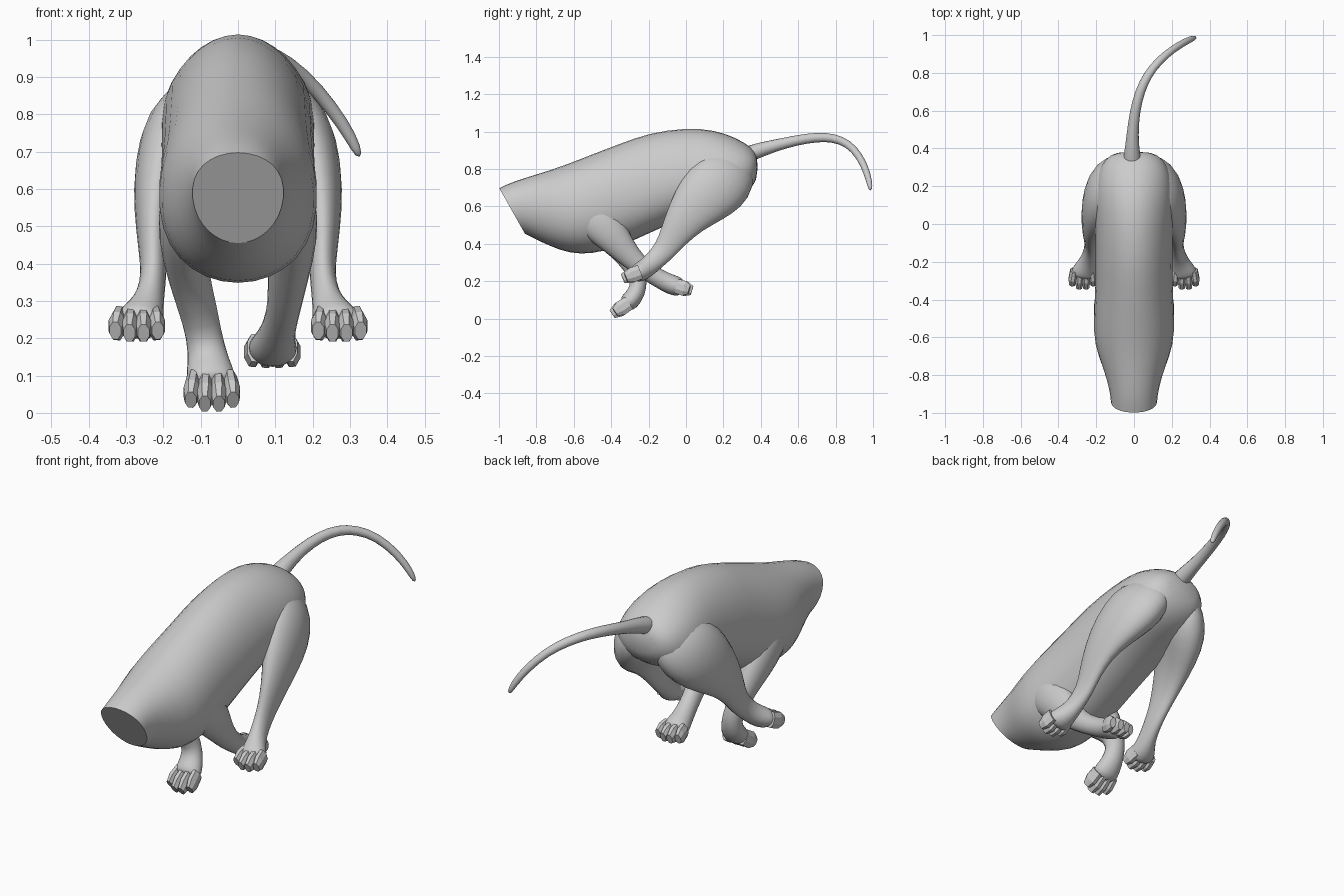
import bpy, bmesh, math
from mathutils import Vector

if "Cube" in bpy.data.objects:
    bpy.data.objects.remove(bpy.data.objects["Cube"], do_unlink=True)

GREY = (0.6, 0.6, 0.6, 1.0)
coat = bpy.data.materials.new("grey_coat")
coat.use_nodes = True
coat.diffuse_color = GREY
coat.node_tree.nodes["Principled BSDF"].inputs["Base Color"].default_value = GREY


def skin(name, rings, smooth=True, crisp_start=False):
    """Bridge rings of points into a closed tube."""
    bm = bmesh.new()
    crease = bm.edges.layers.float.new("crease_edge")
    loops = [[bm.verts.new(p) for p in ring] for ring in rings]
    n = len(loops[0])
    for a, b in zip(loops, loops[1:]):
        for i in range(n):
            j = (i + 1) % n
            bm.faces.new((a[i], a[j], b[j], b[i]))
    start = bm.faces.new(loops[0][::-1])
    bm.faces.new(loops[-1])
    bmesh.ops.recalc_face_normals(bm, faces=bm.faces)
    for f in bm.faces:
        f.smooth = smooth
    if crisp_start:
        start.smooth = False
        for e in start.edges:
            e[crease] = 1.0
            e.smooth = False
    mesh = bpy.data.meshes.new(name)
    bm.to_mesh(mesh)
    bm.free()
    mesh.materials.append(coat)
    obj = bpy.data.objects.new(name, mesh)
    bpy.context.collection.objects.link(obj)
    if smooth:
        sub = obj.modifiers.new("soften", "SUBSURF")
        sub.levels = sub.render_levels = 1


def limb(name, path, sides=12, smooth=True, grow=1.04):
    """Tube along (x, y, z, half width, half depth) stations."""
    pts = [Vector(p[:3]) for p in path]
    rings = []
    for i, p in enumerate(path):
        t = (pts[min(i + 1, len(pts) - 1)] - pts[max(i - 1, 0)]).normalized()
        side = Vector((1, 0, 0))
        side = (side - t * side.dot(t)).normalized()
        deep = t.cross(side)
        ring = []
        for k in range(sides):
            a = 2 * math.pi * (k + 0.5) / sides
            ring.append(pts[i] + side * (p[3] * grow * math.cos(a))
                        + deep * (p[4] * grow * math.sin(a)))
        rings.append(ring)
    skin(name, rings, smooth)


def toes(name, base, tip):
    """Four faceted toes fanning out from base to tip."""
    base, tip = Vector(base), Vector(tip)
    for n in range(4):
        i = n - 1.5
        reach = 1.0 if abs(i) < 1 else 0.82
        a = base + Vector((i * 0.032, 0, 0))
        b = base + (tip - base) * reach + Vector((i * 0.038, 0, 0))
        m = a.lerp(b, 0.6)
        limb(f"{name}_toe_{n + 1}", [(*a, 0.020, 0.04), (*m, 0.023, 0.042),
                                     (*b, 0.016, 0.026)], 8, False, 1.04)


def mirrored(path):
    return [(-p[0], *p[1:]) for p in path]


# Torso: top y, top z, bottom y, bottom z, half width, widening toward the top
TORSO = [
    (-1.00, 0.70, -0.86, 0.452, 0.121, 0.12),
    (-0.93, 0.735, -0.82, 0.43, 0.127, 0.08),
    (-0.80, 0.775, -0.73, 0.385, 0.160, 0.0),
    (-0.66, 0.82, -0.62, 0.342, 0.210, -0.07),
    (-0.50, 0.885, -0.50, 0.340, 0.212, -0.09),
    (-0.35, 0.942, -0.36, 0.375, 0.203, -0.11),
    (-0.20, 0.998, -0.20, 0.45, 0.203, -0.14),
    (0.00, 1.026, 0.00, 0.54, 0.20, -0.17),
    (0.15, 1.014, 0.14, 0.60, 0.207, -0.17),
    (0.27, 0.97, 0.26, 0.635, 0.195, -0.14),
    (0.35, 0.92, 0.34, 0.68, 0.155, -0.05),
    (0.385, 0.87, 0.385, 0.75, 0.09, 0.0),
]
rings = []
for yt, zt, yb, zb, w, flare in TORSO:
    top, bottom = Vector((0, yt, zt)), Vector((0, yb, zb))
    mid, up = (top + bottom) / 2, (top - bottom) / 2
    ring = []
    for k in range(16):
        a = 2 * math.pi * k / 16
        s = math.sin(a)
        lift = math.copysign(abs(s) ** 0.9, s)
        ring.append(mid + up * lift
                    + Vector((w * 1.03 * math.cos(a) * (1 + flare * s), 0, 0)))
    rings.append(ring)
skin("torso", rings, crisp_start=True)

# Tail
limb("tail", [
    (-0.01, 0.24, 0.85, 0.05, 0.04), (-0.01, 0.34, 0.882, 0.052, 0.047),
    (-0.01, 0.41, 0.907, 0.038, 0.040),
    (-0.005, 0.53, 0.94, 0.030, 0.030), (0.015, 0.65, 0.965, 0.028, 0.028),
    (0.05, 0.75, 0.972, 0.026, 0.026), (0.10, 0.83, 0.955, 0.024, 0.024),
    (0.17, 0.90, 0.91, 0.022, 0.022), (0.25, 0.955, 0.82, 0.020, 0.020),
    (0.305, 0.98, 0.735, 0.018, 0.018), (0.327, 0.988, 0.683, 0.010, 0.010),
], 8)

# Hind legs reach forward under the belly
HIND = [
    (0.06, 0.28, 0.86, 0.05, 0.09), (0.10, 0.24, 0.79, 0.102, 0.155),
    (0.155, 0.175, 0.722, 0.109, 0.178), (0.20, 0.085, 0.638, 0.082, 0.156),
    (0.225, -0.002, 0.54, 0.055, 0.112), (0.229, -0.067, 0.44, 0.038, 0.078),
    (0.225, -0.11, 0.37, 0.034, 0.062), (0.235, -0.17, 0.308, 0.037, 0.052),
    (0.25, -0.215, 0.268, 0.052, 0.053), (0.266, -0.255, 0.244, 0.068, 0.052),
    (0.27, -0.285, 0.232, 0.068, 0.04),
]
for side, path, s in (("left", HIND, 1), ("right", mirrored(HIND), -1)):
    limb(f"{side}_hind_leg", path)
    toes(f"{side}_hind", (s * 0.27, -0.245, 0.25), (s * 0.272, -0.338, 0.214))

# Upper forelegs, shared by both sides
ARM = [
    (0.11, -0.60, 0.63, 0.05, 0.07), (0.14, -0.51, 0.565, 0.073, 0.115),
    (0.15, -0.42, 0.475, 0.066, 0.105), (0.135, -0.34, 0.375, 0.056, 0.072),
]

# Left foreleg folds backward
limb("left_foreleg", ARM + [
    (0.125, -0.26, 0.29, 0.045, 0.054), (0.112, -0.18, 0.235, 0.044, 0.048),
    (0.10, -0.11, 0.195, 0.052, 0.051), (0.093, -0.05, 0.172, 0.067, 0.055),
    (0.09, -0.015, 0.163, 0.064, 0.042),
])
toes("left_fore", (0.092, -0.05, 0.174), (0.092, 0.032, 0.15))

# Right foreleg reaches down with the paw turned forward
limb("right_foreleg", mirrored(ARM) + [
    (-0.108, -0.28, 0.28, 0.052, 0.055), (-0.09, -0.25, 0.205, 0.047, 0.046),
    (-0.08, -0.262, 0.14, 0.055, 0.048), (-0.072, -0.30, 0.092, 0.068, 0.052),
    (-0.07, -0.33, 0.068, 0.066, 0.042),
])
toes("right_fore", (-0.07, -0.305, 0.084), (-0.07, -0.395, 0.024))
